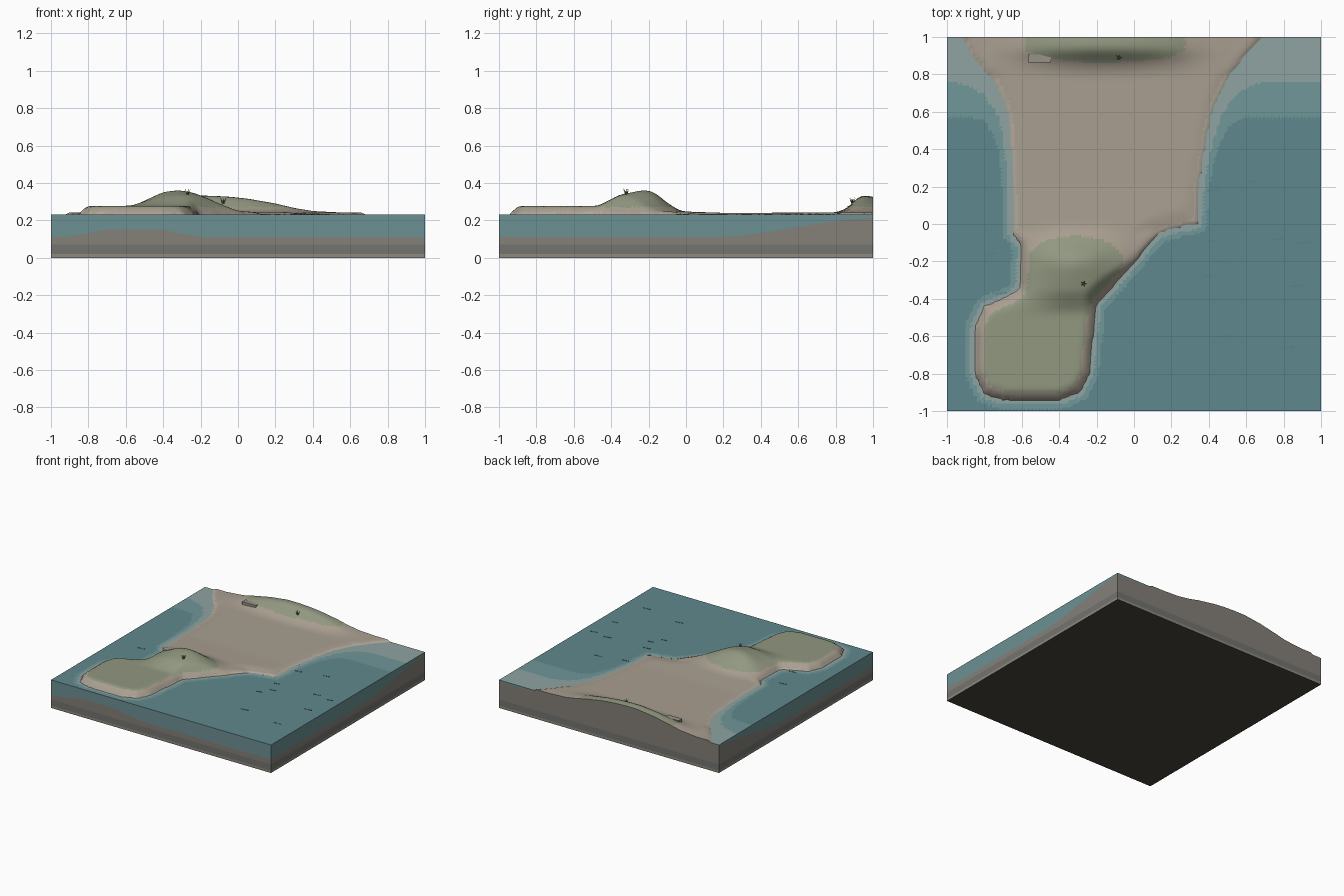
import bpy, bmesh, math
from mathutils import Vector

if "Cube" in bpy.data.objects:
    bpy.data.objects.remove(bpy.data.objects["Cube"])

N = 100          # terrain grid cells per side
SEA = 0.23       # water level


def mat(name, hexcol):
    m = bpy.data.materials.new(name)
    c = [int(hexcol[i:i + 2], 16) / 255 for i in (0, 2, 4)]
    m.diffuse_color = [((v + 0.055) / 1.055) ** 2.4 for v in c] + [1]
    m.use_nodes = True
    m.node_tree.nodes["Principled BSDF"].inputs["Base Color"].default_value = m.diffuse_color
    return m


def finish(bm, name, mats):
    me = bpy.data.meshes.new(name)
    bm.to_mesh(me)
    bm.free()
    ob = bpy.data.objects.new(name, me)
    bpy.context.collection.objects.link(ob)
    for m in mats:
        me.materials.append(m)
    return ob


def curve(pts, t):
    # smooth interpolation through profile points
    if t <= pts[0][0]:
        return pts[0][1]
    for (a, u), (b, v) in zip(pts, pts[1:]):
        if t <= b:
            return u + (v - u) * (t - a) / (b - a)
    return pts[-1][1]


# shoreline outline, seen from above
SHORE = [Vector(p) for p in [
    (-1.0, 1.3), (-.92, 1), (-.85, .88), (-.75, .76), (-.68, .6), (-.66, .4), (-.65, 0),
    (-.65, -.05), (-.6, -.12), (-.61, -.35), (-.7, -.4), (-.8, -.44), (-.85, -.55),
    (-.85, -.8), (-.8, -.91), (-.7, -.94), (-.4, -.94), (-.29, -.9), (-.24, -.8),
    (-.22, -.6), (-.2, -.43), (0, -.21), (.12, -.06), (.2, -.03), (.34, 0), (.35, .2),
    (.38, .4), (.42, .6), (.5, .78), (.6, .91), (.68, 1), (.9, 1.3)]]
# hill profiles: x shape, then y shape
HILL_X = [(-.65, .0), (-.55, .035), (-.47, .075), (-.4, .108), (-.32, .118), (-.25, .108),
          (-.2, .09), (-.1, .045), (0, .01), (.12, 0)]
HILL_Y = [(-.47, 0), (-.42, .25), (-.36, .6), (-.3, .78), (-.24, .95), (-.2, 1), (-.16, .85),
          (-.1, .42), (-.04, .08), (0, 0)]
DUNE_X = [(-.8, 0), (-.65, .015), (-.55, .04), (-.4, .073), (-.25, .093), (-.15, .093),
          (-.05, .088), (.05, .077), (.2, .05), (.3, .025), (.4, .008), (.55, 0)]
DUNE_Y = [(.79, 0), (.83, .1), (.87, .33), (.92, .88), (.95, 1), (1, .9)]
HEAD_Y = [(-.45, .277), (-.36, .265), (-.2, .243), (0, .247), (.2, .24), (1, .242)]
BED_Y = [(.15, .11), (.3, .118), (.45, .14), (.7, .182), (.85, .203), (1, .214)]


def shore_distance(x, y):
    # positive on land, negative in water
    p, best, inside = Vector((x, y)), 9, False
    for i, a in enumerate(SHORE):
        b = SHORE[i - 1]
        d = b - a
        t = max(0, min(1, (p - a).dot(d) / d.length_squared))
        best = min(best, (a + d * t - p).length)
        if (a.y > y) != (b.y > y) and x < a.x + (y - a.y) * d.x / d.y:
            inside = not inside
    return best if inside else -best


def height(x, y):
    d = shore_distance(x, y)
    if d < 0:
        bed = curve(BED_Y, y)
        return bed + (SEA - .003 - bed) * max(0, 1 + d / .2) ** 3
    h = curve(HEAD_Y, y) + curve(HILL_X, x) * curve(HILL_Y, y) + curve(DUNE_X, x) * curve(DUNE_Y, y)
    slope = 1.2 if y < -.05 else .6 if y > .8 else .15
    return min(h, SEA + .002 + d * slope)


def pos(i):
    return -1 + 2 * i / N


H = [[height(pos(i), pos(j)) for i in range(N + 1)] for j in range(N + 1)]
# soften the terrain a little
S = [[H[j][i] if H[j][i] < SEA else
      sum(max(SEA, H[max(0, min(N, j + b))][max(0, min(N, i + a))]) * (2 - abs(a)) * (2 - abs(b))
          for a in (-1, 0, 1) for b in (-1, 0, 1)) / 16
      for i in range(N + 1)] for j in range(N + 1)]
for j in range(N + 1):
    for i in range(N + 1):
        if 0 in (i, j) or N in (i, j):
            S[j][i] = H[j][i]


def sheet(bm, zfun, pick):
    # triangulated top grid, material chosen per face
    v = [[bm.verts.new((pos(i), pos(j), zfun(i, j))) for i in range(N + 1)] for j in range(N + 1)]
    for j in range(N):
        for i in range(N):
            q = (v[j][i], v[j][i + 1], v[j + 1][i + 1], v[j + 1][i])
            for k, tri in enumerate(((q[0], q[1], q[2]), (q[0], q[2], q[3]))):
                ids = ((i, j), (i + 1, j), (i + 1, j + 1)) if k == 0 else ((i, j), (i + 1, j + 1), (i, j + 1))
                f = bm.faces.new(tri)
                f.smooth = True
                f.material_index = pick(sum(S[b][a] for a, b in ids) / 3)


RIM = ([(i, 0) for i in range(N)] + [(N, j) for j in range(N)] +
       [(i, N) for i in range(N, 0, -1)] + [(0, j) for j in range(N, 0, -1)])


def skirt(bm, lo, hi, index):
    # vertical wall round the rim between two height functions
    for k, a in enumerate(RIM):
        b = RIM[(k + 1) % len(RIM)]
        if hi(*a) - lo(*a) < 1e-5 and hi(*b) - lo(*b) < 1e-5:
            continue
        f = bm.faces.new([bm.verts.new((pos(p[0]), pos(p[1]), z(*p)))
                          for p, z in ((a, lo), (b, lo), (b, hi), (a, hi))])
        f.material_index = index


def ground(i, j):
    return S[j][i]


# terrain block with layered sides
bm = bmesh.new()
sheet(bm, ground, lambda z: 0 if z > .272 else 1 if z > .236 else 2)
levels = [lambda i, j, z=z: z for z in (0, .02, .07)] + [ground]
for k in range(3):
    skirt(bm, levels[k], levels[k + 1], 3 + k)
f = bm.faces.new([bm.verts.new(c) for c in ((-1, -1, 0), (-1, 1, 0), (1, 1, 0), (1, -1, 0))])
f.material_index = 6
finish(bm, "terrain", [mat("grass", "919880"), mat("sand", "A99F90"), mat("wet_sand", "B0A99B"),
                       mat("base_layer", "8F897E"), mat("rock_layer", "73736F"),
                       mat("soil_layer", "858079"), mat("underside", "4B443D")])

# water, coloured by depth
bm = bmesh.new()
sheet(bm, lambda i, j: SEA, lambda z: 2 if z > .19 else 1 if z > .16 else 0)
skirt(bm, lambda i, j: min(SEA, S[j][i]), lambda i, j: SEA, 3)
finish(bm, "water", [mat("deep_water", "5F898E"), mat("mid_water", "709799"),
                     mat("shallow_water", "8EA3A1"), mat("water_side", "6C9092")])


def box(bm, x, y, z, sx, sy, sz):
    r = bmesh.ops.create_cube(bm, size=1)
    for v in r["verts"]:
        v.co = (x + v.co.x * sx, y + v.co.y * sy, z + v.co.z * sz)


# little wave strokes
bm = bmesh.new()
for x, y in [(-.77, -.16), (-.71, -.37), (.42, -.09), (.46, -.2), (.39, -.28), (.48, -.6),
             (.82, -.66), (.87, -.33), (.77, -.08), (.91, -.1), (.64, .23), (.42, .18)]:
    for k in (-1, 0, 1):
        box(bm, x + k * .022, y + k * .003, SEA + .001, .016, .007, .003)
finish(bm, "wave_strokes", [mat("ripple", "5A8084")])

# low stone shelter at the foot of the dune
bm = bmesh.new()
box(bm, -.505, .885, .258, .125, .045, .04)
finish(bm, "shelter", [mat("stone", "97918A")])

# grass tufts
bm = bmesh.new()
for x, y in [(-.27, -.32), (-.08, .89)]:
    z = height(x, y) - .003
    for a in range(5):
        d = Vector((math.cos(a * 1.257), math.sin(a * 1.257), 0))
        s = Vector((-d.y, d.x, 0)) * .004
        c = Vector((x, y, z))
        base = [bm.verts.new(p) for p in (c + s, c - s, c + d * .006)]
        tip = bm.verts.new(c + d * .018 + Vector((0, 0, .036)))
        for k in range(3):
            bm.faces.new((base[k], base[(k + 1) % 3], tip))
bmesh.ops.recalc_face_normals(bm, faces=bm.faces)
finish(bm, "grass_tufts", [mat("tuft", "6F7A58")])
